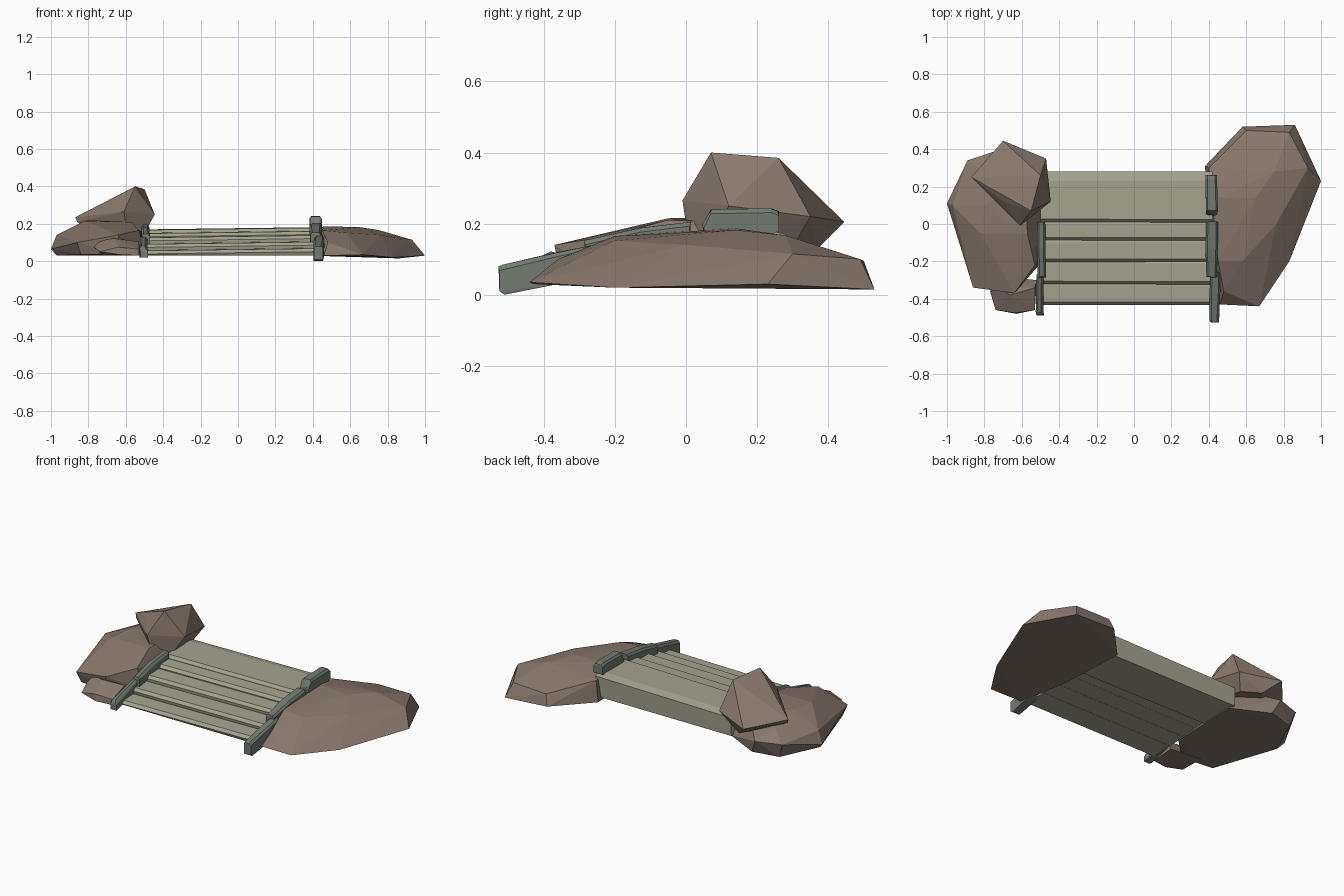
import bpy, bmesh, random
random.seed(4)


def material(name, rgb):
    m = bpy.data.materials.new(name)
    m.diffuse_color = (*rgb, 1)
    return m


BROWN = material("brown_rock", (0.25, 0.19, 0.155))
PALE = material("pale_stone", (0.38, 0.37, 0.275))
GREEN = material("grey_green_stone", (0.17, 0.20, 0.165))


def hull(name, pts, mat):
    """Flat faceted stone: convex hull of a few corner points."""
    bm = bmesh.new()
    for p in pts:
        bm.verts.new(p)
    res = bmesh.ops.convex_hull(bm, input=bm.verts)
    loose = {g for g in res["geom_interior"] + res["geom_unused"]
             if isinstance(g, bmesh.types.BMVert)}
    bmesh.ops.delete(bm, geom=list(loose), context='VERTS')
    bmesh.ops.recalc_face_normals(bm, faces=bm.faces)
    me = bpy.data.meshes.new(name)
    bm.to_mesh(me)
    bm.free()
    me.materials.append(mat)
    ob = bpy.data.objects.new(name, me)
    bpy.context.collection.objects.link(ob)
    return ob


# Step slabs: front y, back y, bottom z, top z
slabs = [(-0.43, -0.28, 0.03, 0.065), (-0.32, -0.16, 0.035, 0.10),
         (-0.20, -0.05, 0.04, 0.135), (-0.09, 0.05, 0.045, 0.157),
         (0.01, 0.28, 0.04, 0.176)]
for i, (y0, y1, z0, z1) in enumerate(slabs):
    pts = []
    for x, dz in ((-0.50, -0.006), (0.42, 0.006)):
        dy = random.uniform(-0.004, 0.004)
        pts += [(x, y0 + dy + 0.01, z0), (x, y0 + dy, z1 - 0.02 + dz),
                (x, y0 + dy + 0.015, z1 - 0.003 + dz),
                (x, y1 - 0.05, z1 + dz), (x, y1, z1 - 0.012 + dz),
                (x, y1 - 0.005, z0 + 0.005)]
    hull(f"step_{i + 1}", pts, PALE)


# Side kerb stones: centre x, half width, (y, bottom z, top z) along the length
def kerb(name, x, w, sections):
    pts = []
    for y, z0, z1 in sections:
        for sx in (-1, 1):
            j = random.uniform(-0.005, 0.005)
            pts += [(x + sx * w + j, y, z0), (x + sx * w + j, y, z1 - 0.012),
                    (x + sx * (w - 0.01) + j, y + j, z1)]
    hull(name, pts, GREEN)


kerb("kerb_right_low", 0.432, 0.025,
     [(-0.525, 0.01, 0.08), (-0.51, 0.0, 0.085), (-0.36, 0.03, 0.12), (-0.26, 0.07, 0.14)])
kerb("kerb_right_mid", 0.415, 0.031,
     [(-0.283, 0.10, 0.153), (-0.13, 0.11, 0.188), (0.01, 0.14, 0.205)])
kerb("kerb_right_top", 0.415, 0.032,
     [(0.05, 0.17, 0.20), (0.07, 0.168, 0.24), (0.24, 0.168, 0.243), (0.262, 0.18, 0.235)])
kerb("kerb_left_low", -0.506, 0.02,
     [(-0.49, 0.02, 0.065), (-0.47, 0.02, 0.08), (-0.27, 0.07, 0.135)])
kerb("kerb_left_mid", -0.496, 0.022,
     [(-0.285, 0.09, 0.145), (-0.13, 0.11, 0.18), (0.01, 0.14, 0.195)])

# Broad bank rock on the right
hull("right_rock", [
    (0.46, -0.43, 0.03), (0.67, -0.44, 0.035), (0.83, -0.20, 0.02), (1.0, 0.23, 0.03),
    (0.86, 0.53, 0.015), (0.58, 0.52, 0.03), (0.38, 0.31, 0.03), (0.40, -0.10, 0.03),
    (0.93, 0.30, 0.115), (0.83, 0.49, 0.10), (0.60, 0.50, 0.095), (0.46, 0.14, 0.187),
    (0.65, 0.14, 0.182), (0.75, 0.28, 0.167), (0.45, -0.20, 0.165), (0.48, -0.36, 0.10),
    (0.58, -0.20, 0.152), (0.76, 0.0, 0.14), (0.40, 0.30, 0.155)], BROWN)

# Broad bank rock on the left
hull("left_rock", [
    (-0.97, 0.08, 0.03), (-0.84, -0.32, 0.035), (-0.64, -0.35, 0.04), (-0.49, -0.20, 0.03),
    (-0.48, 0.25, 0.035), (-0.86, 0.32, 0.03), (-0.70, 0.36, 0.035), (-1.0, 0.11, 0.065),
    (-0.97, 0.10, 0.14), (-0.89, 0.34, 0.12), (-0.86, -0.34, 0.10), (-0.64, -0.37, 0.14),
    (-0.74, 0.39, 0.12), (-0.82, -0.05, 0.215), (-0.80, 0.10, 0.22), (-0.57, -0.05, 0.21),
    (-0.53, -0.22, 0.165), (-0.58, 0.22, 0.20), (-0.80, 0.28, 0.19)], BROWN)

# Boulder resting on the left rock
hull("upper_boulder", [
    (-0.55, 0.07, 0.40), (-0.50, 0.26, 0.385), (-0.70, 0.445, 0.205), (-0.47, 0.35, 0.22),
    (-0.445, 0.12, 0.25), (-0.61, -0.01, 0.265), (-0.60, 0.0, 0.20), (-0.87, 0.25, 0.235),
    (-0.86, 0.24, 0.21), (-0.70, 0.12, 0.30), (-0.52, 0.30, 0.135), (-0.62, 0.37, 0.13),
    (-0.50, 0.08, 0.15), (-0.76, 0.20, 0.15)], BROWN)

# Small rock at the front left
hull("small_front_rock", [
    (-0.74, -0.46, 0.05), (-0.63, -0.48, 0.035), (-0.53, -0.46, 0.03), (-0.52, -0.30, 0.03),
    (-0.72, -0.28, 0.03), (-0.77, -0.36, 0.075), (-0.74, -0.34, 0.11), (-0.66, -0.38, 0.122),
    (-0.64, -0.475, 0.075), (-0.53, -0.46, 0.065), (-0.53, -0.34, 0.105)], BROWN)
